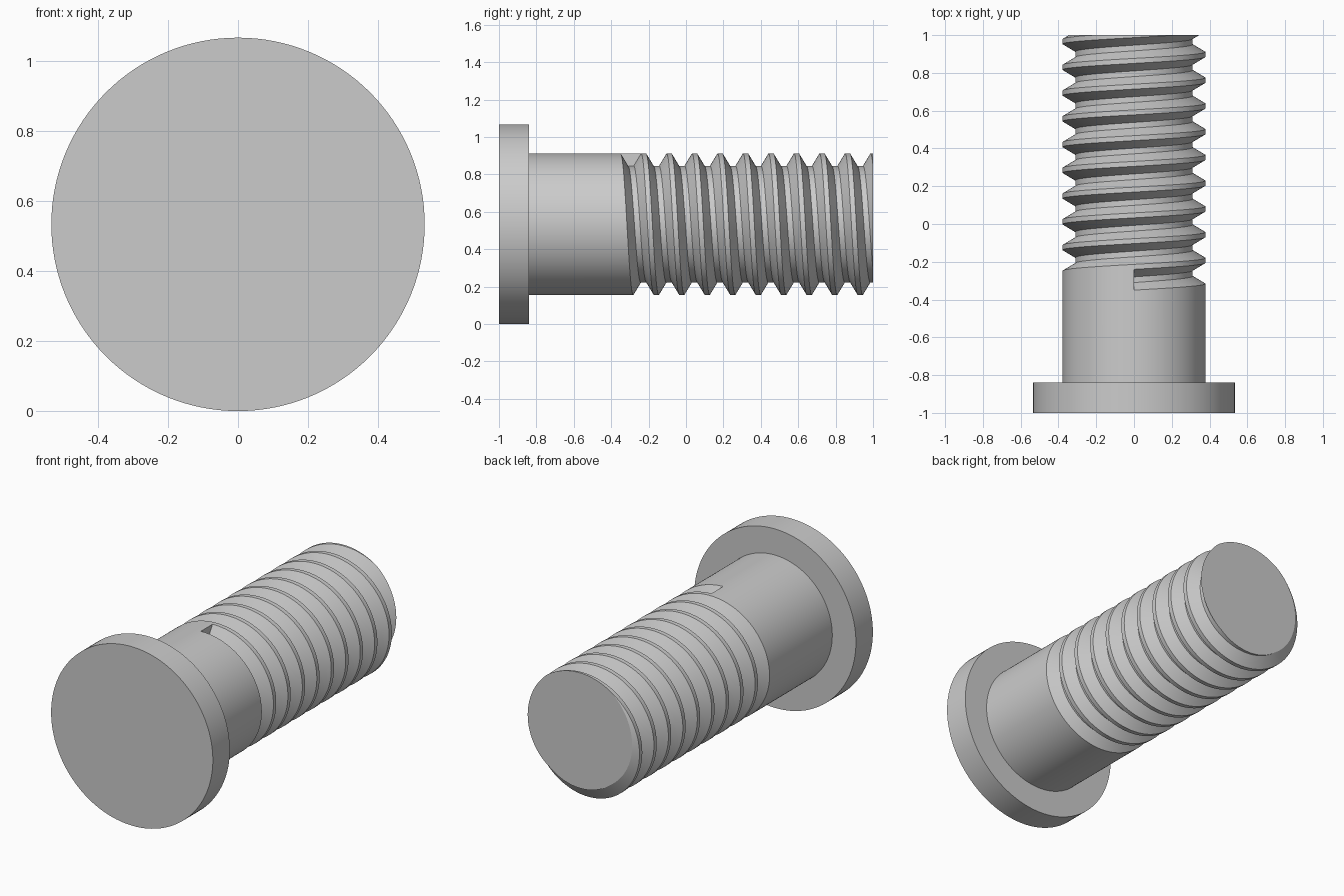
import bpy, bmesh, math
from mathutils import Matrix

cube = bpy.data.objects.get("Cube")
if cube:
    bpy.data.objects.remove(cube, do_unlink=True)

AXIS_Z = 0.534                      # height of the bolt axis
HEAD_R, HEAD_BACK = 0.534, -0.84
MAJOR, MINOR = 0.378, 0.311         # thread crest and root radii
PITCH, START, END = 0.1363, -0.35, 1.0
GROOVE = [(0, MAJOR), (0.04, MINOR), (0.07, MINOR), (0.11, MAJOR)]
TURNS, STEPS = 11, 128

steel = bpy.data.materials.new("grey_steel")
steel.use_nodes = True
grey = (0.6, 0.6, 0.6, 1)
steel.diffuse_color = grey
steel.node_tree.nodes["Principled BSDF"].inputs["Base Color"].default_value = grey


def finish(name, bm):
    bmesh.ops.recalc_face_normals(bm, faces=bm.faces)
    mesh = bpy.data.meshes.new(name)
    bm.to_mesh(mesh)
    bm.free()
    mesh.materials.append(steel)
    obj = bpy.data.objects.new(name, mesh)
    bpy.context.collection.objects.link(obj)
    bpy.ops.object.select_all(action='DESELECT')
    obj.select_set(True)
    bpy.context.view_layer.objects.active = obj
    bpy.ops.object.shade_smooth_by_angle(angle=math.radians(30))


def profile(turn):
    """Lengthwise (y, radius) outline at one angle, trimmed at the bolt's end."""
    pts = [(HEAD_BACK - 0.05, MAJOR)]
    for k in range(TURNS):
        for dy, r in GROOVE:
            y = START + PITCH * (turn + k) + dy
            y0, r0 = pts[-1]
            if y > END:
                if y0 < END:
                    r = r0 + (r - r0) * (END - y0) / (y - y0)
                else:
                    r = r0
                y = END
            pts.append((y, r))
    return pts


# Flat round head
bm = bmesh.new()
bmesh.ops.create_cone(bm, cap_ends=True, segments=STEPS, radius1=HEAD_R,
                      radius2=HEAD_R, depth=HEAD_BACK + 1)
bm.transform(Matrix.Translation((0, (HEAD_BACK - 1) / 2, AXIS_Z))
             @ Matrix.Rotation(math.pi / 2, 4, 'X'))
finish("bolt_head", bm)

# Shank with a helical groove that starts at the top
bm = bmesh.new()
rows = []
for i in range(STEPS + 1):
    a = math.tau * i / STEPS
    rows.append([bm.verts.new((r * math.sin(a), y, AXIS_Z + r * math.cos(a)))
                 for y, r in profile(i / STEPS)])
first = rows[0]
for i in range(STEPS):
    p, q = rows[i], rows[i + 1]
    for j in range(len(p) - 1):
        if i == STEPS - 1 and j == 0:
            # Plain shank strip beside the groove's start
            bm.faces.new((p[0], p[1], q[1], first[4], first[1], first[0]))
        else:
            bm.faces.new((p[j], p[j + 1], q[j + 1], q[j]))
bm.faces.new(first[1:5])                        # wall where the groove starts
bm.faces.new([row[0] for row in rows[:-1]])     # end inside the head
bm.faces.new([row[-1] for row in rows[:-1]])    # flat tip
bmesh.ops.remove_doubles(bm, verts=bm.verts, dist=0.00002)
finish("threaded_shank", bm)
